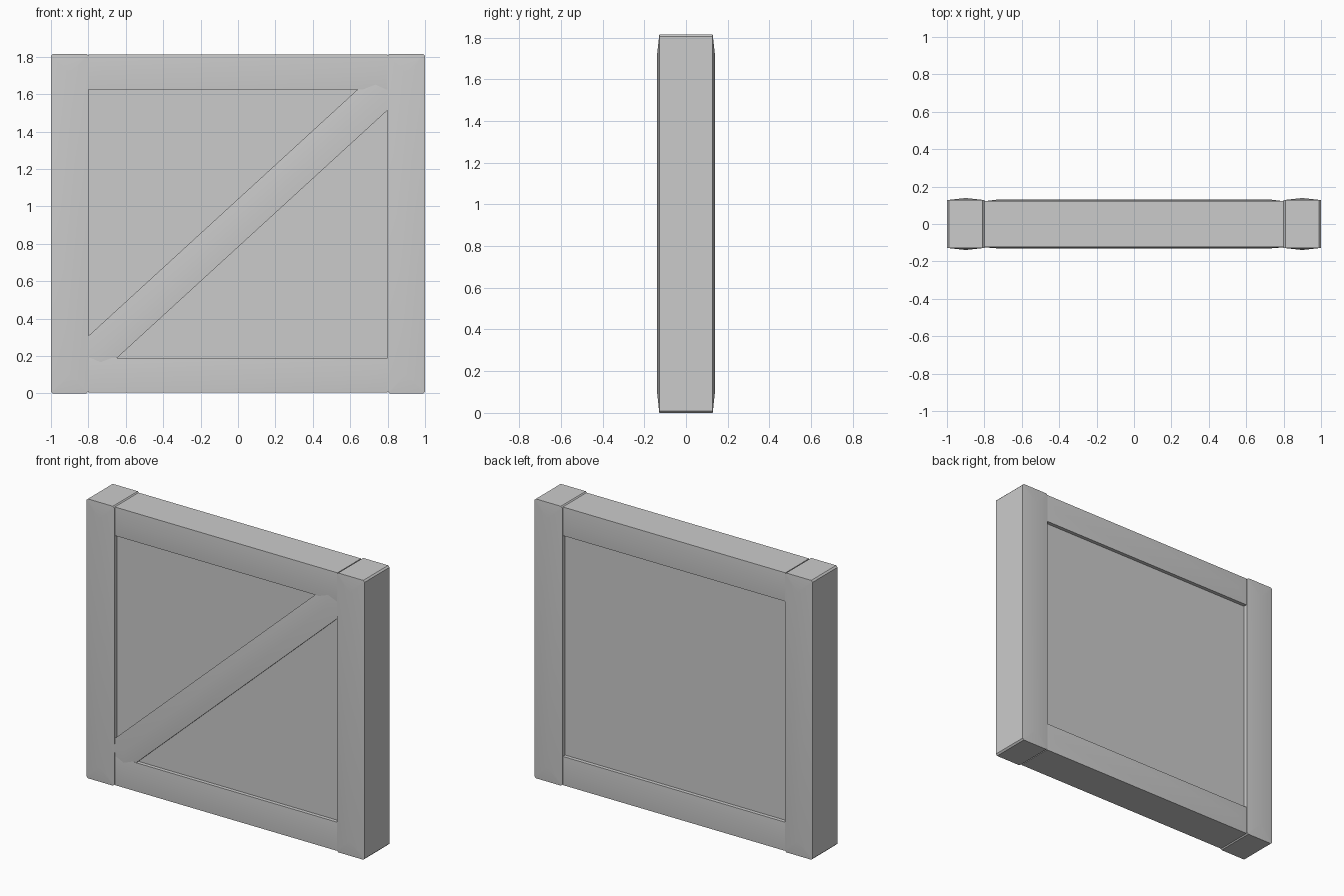
import bpy, bmesh, math
from mathutils import Matrix

if "Cube" in bpy.data.objects:
    bpy.data.objects.remove(bpy.data.objects["Cube"])

H = 1.815  # overall height


def plank(name, length, width, back, front, crown, inset, loc, angle=0.0, chamfer=0.0):
    """Plank along local x with a shallow hipped crown on its front and back faces."""
    l, w, c = length / 2, width / 2, chamfer
    if c:
        outline = [(-l + c, -w), (l - c, -w), (l, -w + c), (l, w - c),
                   (l - c, w), (-l + c, w), (-l, w - c), (-l, -w + c)]
    else:
        outline = [(-l, -w), (l, -w), (l, w), (-l, w)]
    n = len(outline)
    half = n // 2
    bm = bmesh.new()
    rings = []
    for y, s in ((front, -1), (back, 1)):
        ring = [bm.verts.new((u, y, v)) for u, v in outline]
        if crown:
            a = bm.verts.new((-l + inset, y + s * crown, 0))
            b = bm.verts.new((l - inset, y + s * crown, 0))
            bm.faces.new((ring[0], ring[1], b, a))
            bm.faces.new((ring[half], ring[half + 1], a, b))
            for i in range(1, half):
                bm.faces.new((ring[i], ring[i + 1], b))
                bm.faces.new((ring[i + half], ring[(i + half + 1) % n], a))
        else:
            bm.faces.new(ring)
        rings.append(ring)
    for i in range(n):
        j = (i + 1) % n
        bm.faces.new((rings[0][i], rings[0][j], rings[1][j], rings[1][i]))
    bmesh.ops.recalc_face_normals(bm, faces=bm.faces)
    bm.transform(Matrix.Translation(loc) @ Matrix.Rotation(-angle, 4, 'Y'))
    mesh = bpy.data.meshes.new(name)
    bm.to_mesh(mesh)
    bm.free()
    ob = bpy.data.objects.new(name, mesh)
    bpy.context.collection.objects.link(ob)
    bpy.ops.object.select_all(action='DESELECT')
    ob.select_set(True)
    bpy.context.view_layer.objects.active = ob
    bpy.ops.object.shade_smooth_by_angle(angle=math.radians(30))
    return ob


# Upright posts
for side, s in (("left", -1), ("right", 1)):
    plank(side + "_post", H, 0.2, 0.128, -0.128, 0.011, 0.1,
          (s * 0.9, 0, H / 2), math.pi / 2, 0.01)

# Top and bottom rails
for end, z in (("bottom", 0.097), ("top", H - 0.097)):
    plank(end + "_rail", 1.6, 0.186, 0.122, -0.122, 0.01, 0.08, (0, 0, z))

# Recessed panel
plank("panel", 1.62, 1.46, 0.098, -0.098, 0, 0, (0, 0, H / 2))

# Diagonal brace on the front
plank("diagonal_brace", 2.17, 0.19, 0.0, -0.12, 0.01, 0.09,
      (0, 0, 0.911), math.atan2(1.465, 1.6))
brace = bpy.data.objects["diagonal_brace"]
for v in brace.data.vertices:
    if v.co.y > -0.05:  # keep its rear inside the panel
        v.co.y = -0.05
